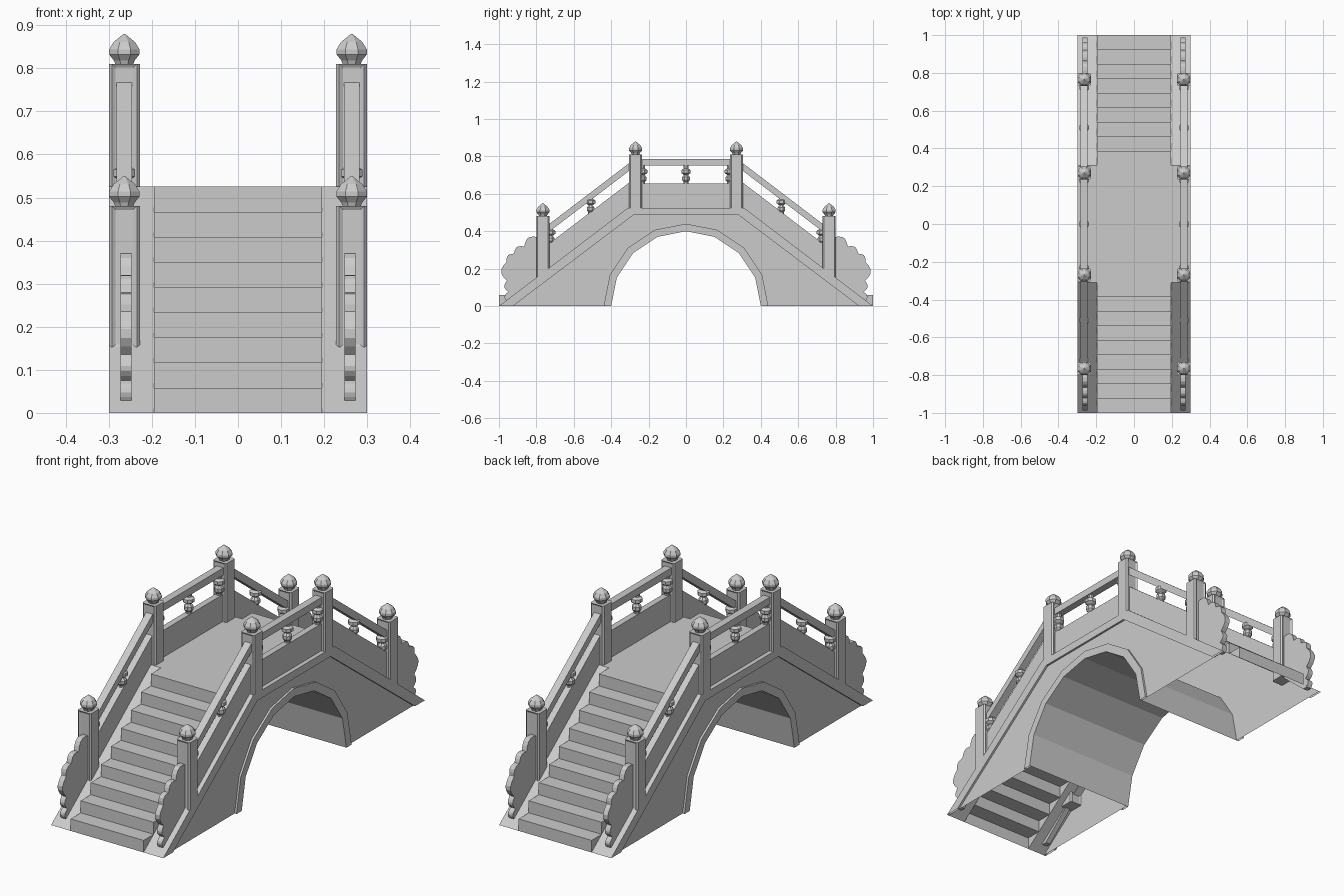
import bpy, bmesh, math
from mathutils import Matrix, Vector

if "Cube" in bpy.data.objects:
    bpy.data.objects.remove(bpy.data.objects["Cube"])


def finish(name, bm, axes):
    """Turn a bmesh into a flat-shaded object mirrored across the given axes."""
    bmesh.ops.recalc_face_normals(bm, faces=bm.faces[:])
    me = bpy.data.meshes.new(name)
    bm.to_mesh(me)
    bm.free()
    ob = bpy.data.objects.new(name, me)
    bpy.context.collection.objects.link(ob)
    if axes:
        mod = ob.modifiers.new("mirror", 'MIRROR')
        mod.use_axis = ('X' in axes, 'Y' in axes, False)
        mod.use_mirror_merge = False
    return ob


def loft(name, rows, axes):
    """Sheet of quads through rows given as (x, [(y, z), ...])."""
    bm = bmesh.new()
    vs = [[bm.verts.new((x, y, z)) for y, z in line] for x, line in rows]
    for a, b in zip(vs, vs[1:]):
        for i in range(len(a) - 1):
            bm.faces.new((a[i], a[i + 1], b[i + 1], b[i]))
    return finish(name, bm, axes)


def plate(name, pts, x0, x1, axes):
    """Closed y-z outline extruded along x."""
    bm = bmesh.new()
    f = bm.faces.new([bm.verts.new((x0, y, z)) for y, z in pts])
    ext = bmesh.ops.extrude_face_region(bm, geom=[f])
    vs = [g for g in ext['geom'] if isinstance(g, bmesh.types.BMVert)]
    bmesh.ops.translate(bm, verts=vs, vec=(x1 - x0, 0, 0))
    if not f.is_valid or len(bm.faces) < len(pts) + 2:
        bm.faces.new([v for v in bm.verts if v not in vs])
    return finish(name, bm, axes)


def lathe(name, prof, centre, axes, n=8):
    """Turned low-poly part from (radius, height) pairs."""
    bm = bmesh.new()
    rings = []
    for r, h in prof:
        rings.append([bm.verts.new(Vector(centre) + Vector((
            r * math.cos(2 * math.pi * (i + .5) / n),
            r * math.sin(2 * math.pi * (i + .5) / n), h))) for i in range(n)])
    for a, b in zip(rings, rings[1:]):
        for i in range(n):
            j = (i + 1) % n
            bm.faces.new((a[i], a[j], b[j], b[i]))
    bm.faces.new(rings[0])
    bm.faces.new(rings[-1])
    return finish(name, bm, axes)


def post(name, y, z0, z1):
    """Square post with chamfered corners and sunk panels front and back."""
    bm = bmesh.new()
    bmesh.ops.create_cube(bm, size=1, matrix=Matrix.Translation((PX, y, (z0 + z1) / 2))
                          @ Matrix.Diagonal((.072, .07, z1 - z0, 1)))
    up = [e for e in bm.edges if abs(e.verts[0].co.z - e.verts[1].co.z) > .1]
    bmesh.ops.bevel(bm, geom=up, offset=.007, segments=1, affect='EDGES')
    bm.normal_update()
    panels = [f for f in bm.faces if abs(f.normal.y) > .99]
    bmesh.ops.inset_individual(bm, faces=panels, thickness=.012, depth=-.005)
    finish(name, bm, 'XY')


PX = .264             # railing centre line
TOP, FLAT = .525, .31  # deck height and half length of flat top
INNER, WALL, OUTER = .195, .29, .3


def slope(y):
    return TOP * (1 - abs(y)) / (1 - FLAT) if abs(y) > FLAT else TOP


def arch(r):
    return [(r * math.cos(math.pi * i / 8), r * math.sin(math.pi * i / 8)) for i in range(9)]


# steps and deck
n = 9
run, rise = (1 - FLAT) / n, TOP / n
line = [(-1, 0)]
for k in range(n):
    line += [(-1 + run * k, rise * (k + 1)), (-1 + run * (k + 1), rise * (k + 1))]
line = line[:-1] + [(0, TOP)]
loft("steps_and_deck", [(-INNER, line), (INNER, line)], 'Y')

# triangular step ends above the sloped kerb
bm = bmesh.new()
for k in range(n):
    y, z = -1 + run * k, rise * k
    bm.faces.new([bm.verts.new((INNER, a, b)) for a, b in
                  ((y, z), (y, z + rise), (y + run, z + rise))])
finish("step_ends", bm, 'XY')

# kerb strip with slightly raised side band
crest = [(-1, 0), (-FLAT, TOP), (FLAT, TOP), (1, 0)]
under = [(-.925, 0), (-.28, .487), (.28, .487), (.925, 0)]
loft("kerb_band", [(INNER, crest), (OUTER, crest), (OUTER, under), (WALL, under)], 'X')

# side wall with arch opening
bm = bmesh.new()
bm.faces.new([bm.verts.new((WALL, y, z)) for y, z in crest + arch(.4)])
finish("side_wall", bm, 'X')

# arch vault and raised rim
loft("arch_vault", [(-OUTER, arch(.4)), (OUTER, arch(.4))], '')
loft("arch_rim", [(OUTER, arch(.4)), (OUTER, arch(.44)), (WALL, arch(.44))], 'X')

# posts and bud finials
bud = [(.022, -.002), (.026, .008), (.038, .022), (.038, .034), (.027, .051), (.012, .062), (.002, .07)]
for label, y, z0, z1 in (("low", -.765, .15, .48), ("high", -.27, .52, .81)):
    post(label + "_post", y, z0, z1)
    lathe(label + "_finial", bud, (PX, y, z1), 'XY')

# solid panels and hand rails, flat and sloped
ya, yb = -.735, -.3
for label, y0, y1, axes, r0, r1 in (("top", -.24, .24, 'X', .225, .26),
                                    ("slope", ya, yb, 'XY', .193, .234)):
    g = (lambda y: TOP) if label == "top" else (lambda y: TOP * (1 + y) / (1 - FLAT))

    def bar(a, b):
        return [(y0, g(y0) + a), (y1, g(y1) + a), (y1, g(y1) + b), (y0, g(y0) + b)]
    plate(label + "_panel", bar(-.005, .13), PX - .015, PX + .015, axes)
    plate(label + "_rail", bar(r0, r1), PX - .018, PX + .018, axes)

# balusters: one mid-span, and half-buried ones against the posts
vase = [(.014, -.015), (.014, .008), (.022, .018), (.022, .034), (.012, .046),
        (.027, .056), (.027, .072), (.014, .08), (.014, .1)]
lathe("top_middle_baluster", vase, (PX, 0, TOP + .13), 'X')
lathe("top_end_baluster", vase, (PX, -.232, TOP + .13), 'XY')
lathe("slope_middle_baluster", vase, (PX, -.51, slope(-.51) + .12), 'XY')
lathe("slope_end_baluster", vase, (PX, -.724, slope(-.724) + .12), 'XY')

# scalloped scroll plates at the foot of the stairs
anchors = [(-.79, .368), (-.865, .318), (-.92, .28), (-.96, .235), (-.958, .135),
           (-.95, .075), (-.96, .025)]
outline = []
for (ay, az), (by, bz) in zip(anchors, anchors[1:]):
    dy, dz = by - ay, bz - az
    for i in range(5):
        t = i / 5
        h = .3 * math.sin(math.pi * t)
        outline.append((ay + dy * t + dz * h, az + dz * t - dy * h))
outline += [anchors[-1], (-.935, .025), (-.79, .15)]
plate("stair_scroll", outline, .247, .273, 'XY')
